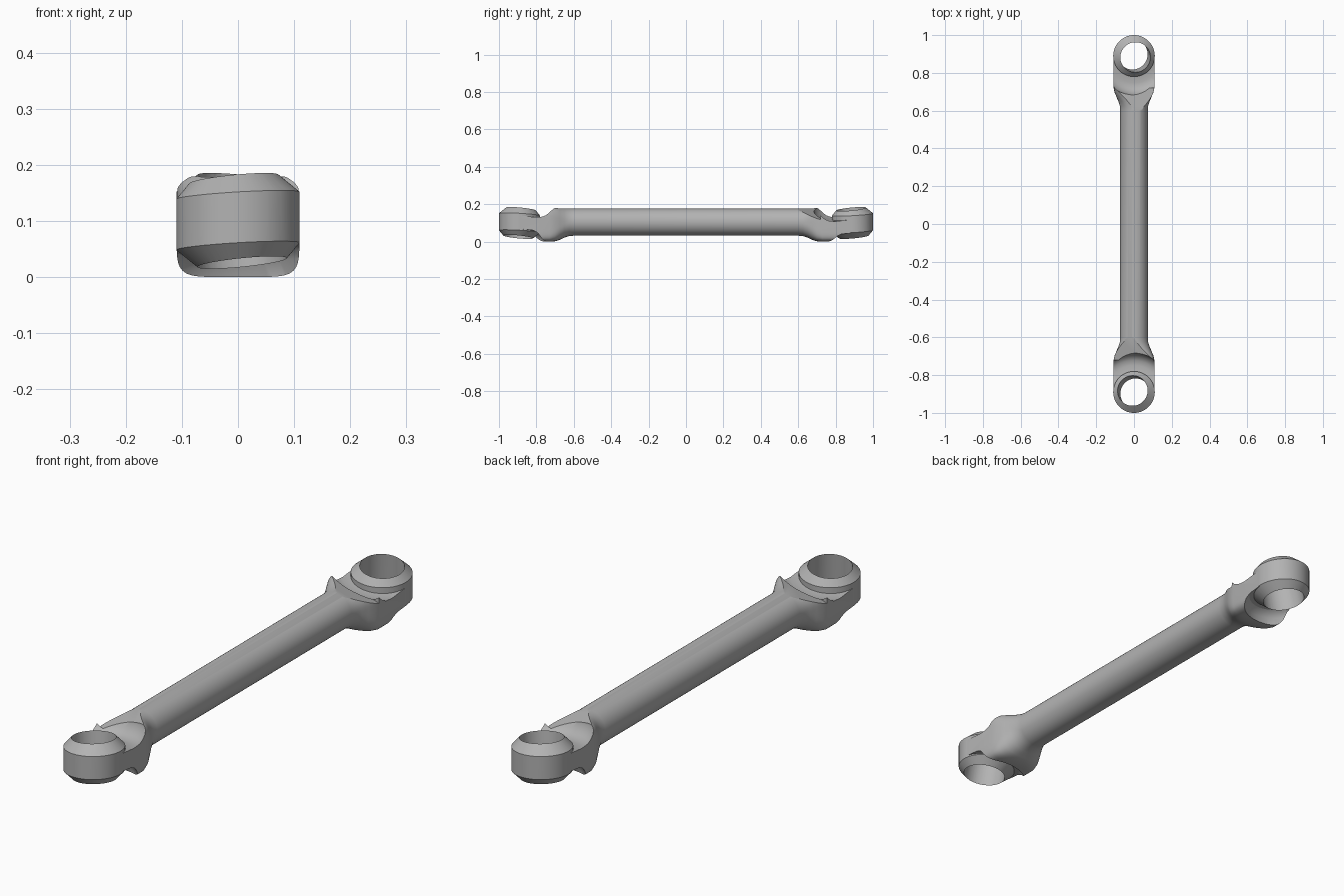
import bpy, bmesh, math
from mathutils import Vector, Matrix

if "Cube" in bpy.data.objects:
    bpy.data.objects.remove(bpy.data.objects["Cube"])

steel = bpy.data.materials.new("grey steel")
steel.use_nodes = True
steel.diffuse_color = (0.45, 0.45, 0.45, 1)
steel.node_tree.nodes["Principled BSDF"].inputs["Base Color"].default_value = (0.45, 0.45, 0.45, 1)

SEG = 96
RING_Y, RING_Z, RING_R, BORE_R = 0.89, 0.10, 0.11, 0.08
UP = Vector((0, 0, 1))


def loft(name, loops):
    """Skin a list of equal-length closed loops and cap both ends."""
    bm = bmesh.new()
    rows = [[bm.verts.new(p) for p in loop] for loop in loops]
    for a, b in zip(rows, rows[1:]):
        for i in range(len(a)):
            j = (i + 1) % len(a)
            bm.faces.new((a[i], a[j], b[j], b[i]))
    bm.faces.new(rows[0])
    bm.faces.new(rows[-1])
    bmesh.ops.recalc_face_normals(bm, faces=bm.faces)
    mesh = bpy.data.meshes.new(name)
    bm.to_mesh(mesh)
    bm.free()
    mesh.materials.append(steel)
    obj = bpy.data.objects.new(name, mesh)
    bpy.context.scene.collection.objects.link(obj)
    return obj


def lathe(name, profile, matrix):
    """Revolve (radius, height) points about the local z axis."""
    return loft(name, [[matrix @ Vector((r * math.cos(t), r * math.sin(t), z))
                        for t in (math.tau * i / SEG for i in range(SEG))]
                       for r, z in profile])


def boolean(target, tool, operation):
    """Apply a boolean and discard the tool."""
    mod = target.modifiers.new(operation, 'BOOLEAN')
    mod.operation, mod.object, mod.solver = operation, tool, 'EXACT'
    graph = bpy.context.evaluated_depsgraph_get()
    mesh = bpy.data.meshes.new_from_object(target.evaluated_get(graph))
    target.modifiers.clear()
    target.data = mesh
    bpy.data.objects.remove(tool)


def section(y, half, low, high, power):
    """Rounded-square cross-section across the rod."""
    def bend(v):
        return math.copysign(abs(v) ** (2 / power), v)
    mid, tall = (low + high) / 2, (high - low) / 2
    return [(half * bend(math.cos(t)), y, mid + tall * bend(math.sin(t)))
            for t in (math.tau * (i + 0.5) / SEG for i in range(SEG))]


# Rod flaring into a square shoulder at each end
flare = [(0.60, 0.073, 0.032, 0.178, 2), (0.625, 0.075, 0.030, 0.179, 2.1),
         (0.65, 0.083, 0.022, 0.181, 2.5), (0.675, 0.094, 0.010, 0.184, 3.2),
         (0.70, 0.104, 0.002, 0.187, 4.5), (0.73, 0.1095, 0, 0.188, 6),
         (0.89, 0.1095, 0, 0.188, 6)]
link = loft("link_rod", [section(-y, *rest) for y, *rest in reversed(flare)]
            + [section(y, *rest) for y, *rest in flare])

# Clearance groove profiles above and below the neck
groove_top = [(0.02, 0.03), (0.14, 0.028), (0.165, 0.035), (0.18, 0.046),
              (0.19, 0.06), (0.2, 0.08), (0.205, 0.2), (0.02, 0.2)]
groove_low = [(0.02, -0.042), (0.13, -0.042), (0.143, -0.05), (0.153, -0.065),
              (0.163, -0.09), (0.17, -0.2), (0.02, -0.2)]

for turn in (0, math.pi):
    spin = Matrix.Rotation(turn, 4, 'Z')
    place = spin @ Matrix.Translation((0, RING_Y, RING_Z))
    lean = UP.rotation_difference(Vector((0.1, -0.1, 1))).to_matrix().to_4x4()
    tilted = place @ lean

    # Slanted facet on top of the shoulder
    base = [(-0.2, 0.5), (0.2, 0.5), (0.2, 0.72), (-0.2, 0.72)]
    facet = loft("facet_cutter", [
        [spin @ Vector((x, y, 0.18 - 0.3 * x - 0.25 * (y - 0.6))) for x, y in base],
        [spin @ Vector((x, y, 0.5)) for x, y in base]])
    boolean(link, facet, 'DIFFERENCE')

    # Grooves around the eye
    for profile in (groove_top, groove_low):
        boolean(link, lathe("groove_cutter", profile, tilted), 'DIFFERENCE')

    # Chamfered eye with a tilted bore
    eye = lathe("eye", [(RING_R, -0.2), (RING_R, 0.2)], place)
    cone = lathe("eye_chamfer", [(0.075, -0.08), (0.155, 0), (0.075, 0.08)], tilted)
    boolean(eye, cone, 'INTERSECT')
    boolean(link, eye, 'UNION')
    bore = lathe("bore_cutter", [(BORE_R, -0.3), (BORE_R, 0.3)], tilted)
    boolean(link, bore, 'DIFFERENCE')

link.name = "link_rod"
bpy.ops.object.select_all(action='DESELECT')
link.select_set(True)
bpy.context.view_layer.objects.active = link
bpy.ops.object.shade_smooth_by_angle(angle=math.radians(28))
